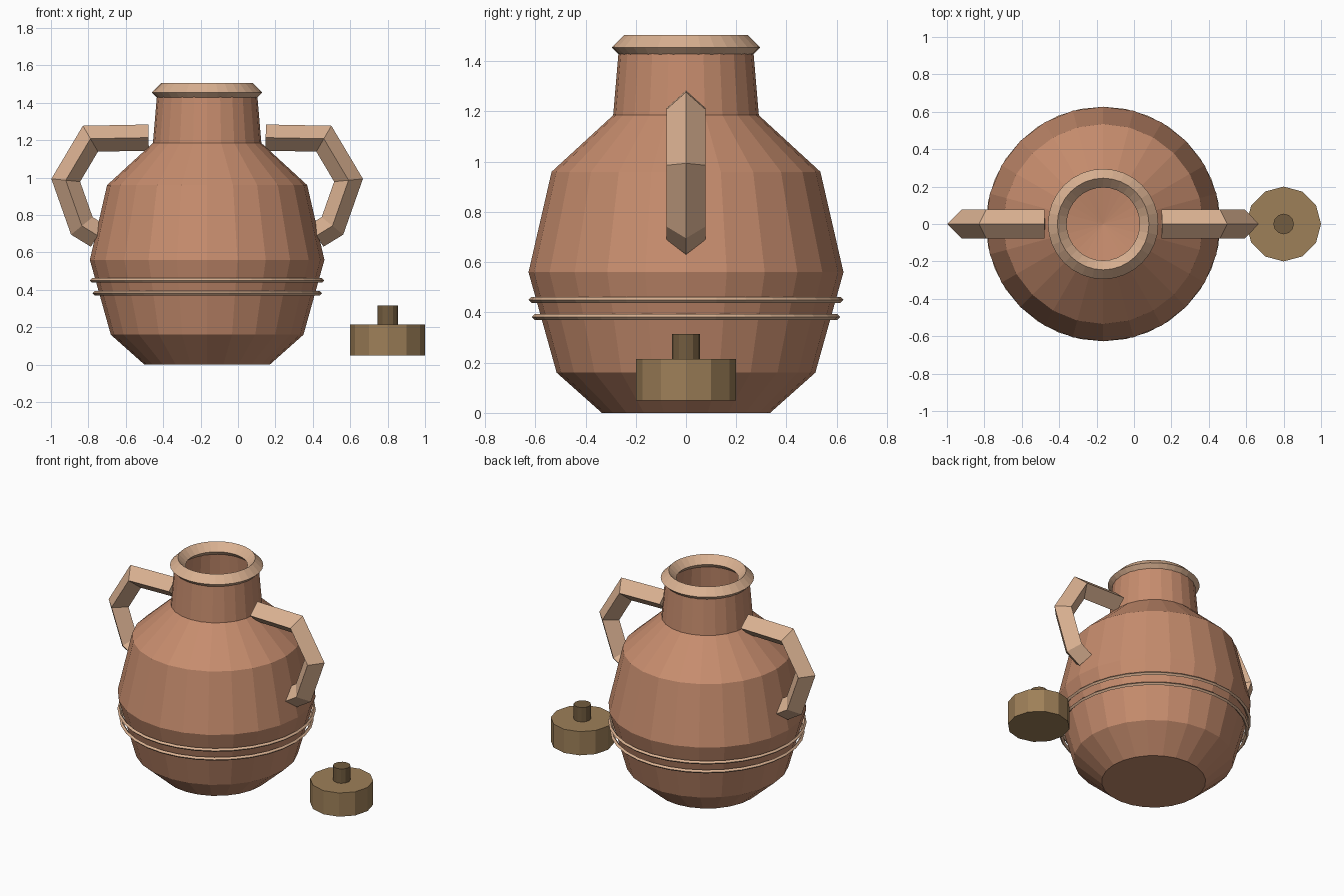
import bpy
import bmesh
from math import cos, sin, pi
from mathutils import Vector

cube = bpy.data.objects.get("Cube")
if cube:
    bpy.data.objects.remove(cube, do_unlink=True)

JAR_X = -0.165
STOPPER_X = 0.8
SIDES = 24


def make_material(name, rgb):
    mat = bpy.data.materials.new(name)
    mat.use_nodes = True
    colour = (*rgb, 1.0)
    mat.diffuse_color = colour
    mat.node_tree.nodes["Principled BSDF"].inputs["Base Color"].default_value = colour
    return mat


terracotta = make_material("terracotta", (0.57, 0.265, 0.155))
pale_clay = make_material("pale clay", (0.70, 0.44, 0.285))
cork = make_material("cork", (0.34, 0.215, 0.098))
dark_cork = make_material("dark cork", (0.17, 0.107, 0.05))


def finish(bm, name, mat, x):
    bmesh.ops.recalc_face_normals(bm, faces=bm.faces)
    mesh = bpy.data.meshes.new(name)
    bm.to_mesh(mesh)
    bm.free()
    mesh.materials.append(mat)
    obj = bpy.data.objects.new(name, mesh)
    obj.location.x = x
    bpy.context.collection.objects.link(obj)
    return obj


def lathe(name, profile, mat, x, sides=SIDES, closed=False):
    """Spin (radius, height) points round z; closed joins last to first."""
    bm = bmesh.new()
    rings = []
    for r, z in profile:
        if r == 0:
            rings.append([bm.verts.new((0, 0, z))] * sides)
        else:
            rings.append([bm.verts.new((r * cos(2 * pi * i / sides),
                                        r * sin(2 * pi * i / sides), z))
                          for i in range(sides)])
    pairs = list(zip(rings, rings[1:]))
    if closed:
        pairs.append((rings[-1], rings[0]))
    for a, b in pairs:
        for i in range(sides):
            j = (i + 1) % sides
            quad = [a[i], a[j], b[j], b[i]]
            bm.faces.new(list(dict.fromkeys(quad)))
    return finish(bm, name, mat, x)


def diamond_ring(name, radius, z, size, mat):
    section = [(radius + size, z), (radius, z + size),
               (radius - size, z), (radius, z - size)]
    return lathe(name, section, mat, JAR_X, 32, closed=True)


# Hollow jar: outer wall up, then inner wall down to the floor
lathe("jar_body", [
    (0, 0), (0.335, 0), (0.515, 0.16), (0.627, 0.56), (0.535, 0.96),
    (0.29, 1.185), (0.267, 1.455),
    (0.225, 1.455), (0.25, 1.2), (0.49, 0.945), (0.58, 0.56),
    (0.475, 0.18), (0.31, 0.08), (0, 0.03)], terracotta, JAR_X)

# Rim and the two raised bands
diamond_ring("rim", 0.245, 1.455, 0.05, pale_clay)
diamond_ring("upper_band", 0.615, 0.45, 0.012, pale_clay)
diamond_ring("lower_band", 0.602, 0.382, 0.012, pale_clay)


# Handles: a diamond section swept along a mitred path
def handle(name, side):
    path = [Vector(p) for p in ((0.313, 1.214), (0.624, 1.208), (0.756, 0.986),
                                (0.67, 0.742), (0.585, 0.69))]
    half_depth, half_width = 0.07, 0.078
    bm = bmesh.new()
    loops = []
    for i, p in enumerate(path):
        before = (p - path[i - 1]).normalized() if i else None
        after = (path[i + 1] - p).normalized() if i + 1 < len(path) else None
        before, after = before or after, after or before
        tangent = (before + after).normalized()
        normal = Vector((-tangent.y, tangent.x))
        mitre = normal * half_depth / tangent.dot(before)
        outer, inner = p + mitre, p - mitre
        points = [(outer, 0), (p, half_width), (inner, 0), (p, -half_width)]
        loops.append([bm.verts.new((side * q.x, y, q.y)) for q, y in points])
    for a, b in zip(loops, loops[1:]):
        for i in range(4):
            j = (i + 1) % 4
            bm.faces.new((a[i], a[j], b[j], b[i]))
    bm.faces.new(loops[0])
    bm.faces.new(loops[-1])
    finish(bm, name, pale_clay, JAR_X)


handle("left_handle", 1)
handle("right_handle", -1)

# Loose stopper with a small knob
lathe("stopper", [(0, 0.05), (0.2, 0.05), (0.2, 0.215), (0, 0.215)],
      cork, STOPPER_X, 12)
lathe("stopper_knob", [(0, 0.21), (0.055, 0.21), (0.055, 0.315), (0, 0.315)],
      dark_cork, STOPPER_X, 12)
